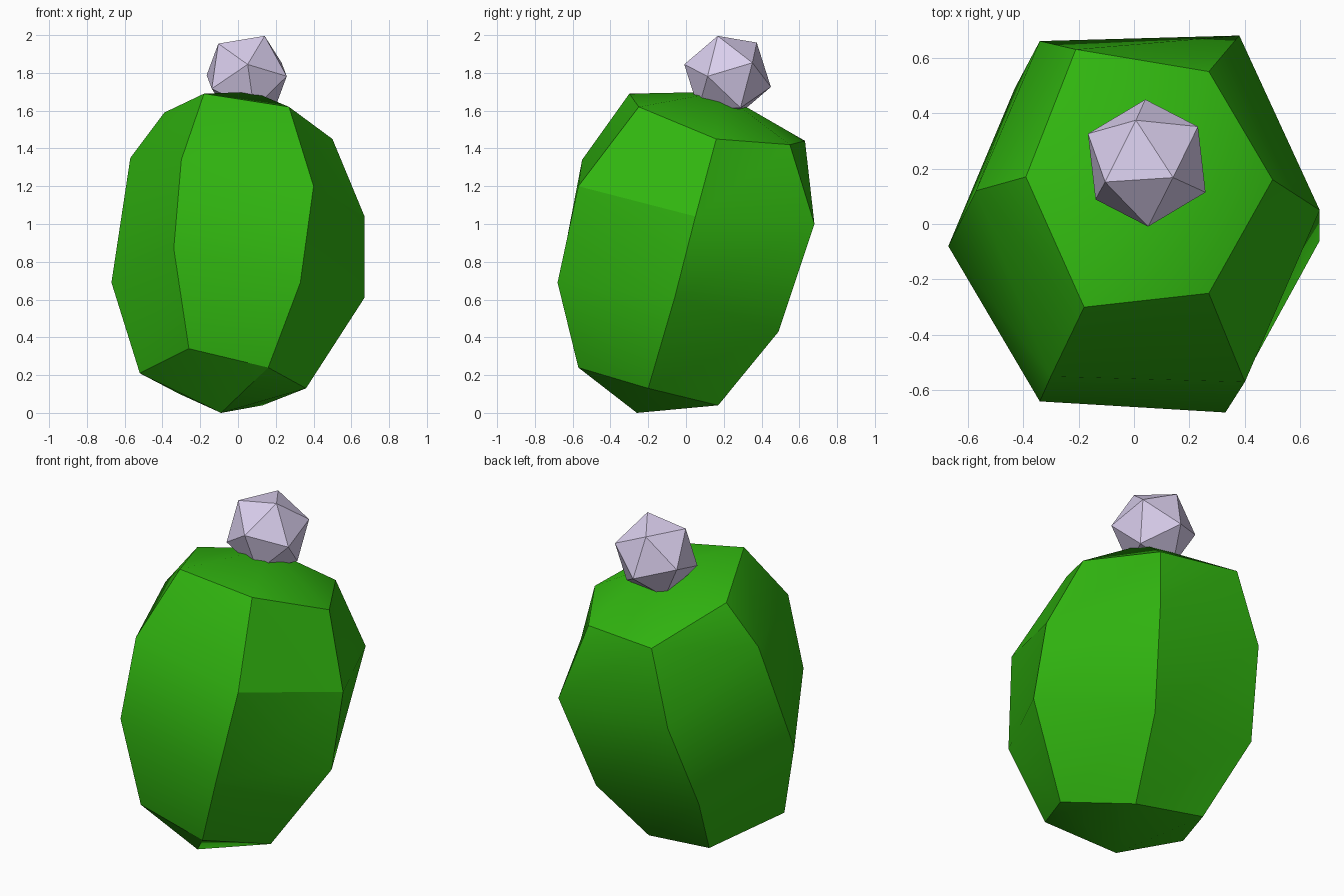
import bpy, bmesh, math
from mathutils import Vector, Matrix

if "Cube" in bpy.data.objects:
    bpy.data.objects.remove(bpy.data.objects["Cube"])


def paint(obj, name, rgb):
    mat = bpy.data.materials.new(name)
    mat.diffuse_color = (*rgb, 1)
    mat.use_nodes = True
    mat.node_tree.nodes["Principled BSDF"].inputs["Base Color"].default_value = mat.diffuse_color
    obj.data.materials.append(mat)


# Body: six ribs of a tilted, uneven six-sided sphere, each listed top to bottom
RIBS = [
    [(.50, .16, 1.45), (.67, .05, 1.04), (.67, -.06, .61), (.36, -.20, .13)],      # right
    [(.27, .55, 1.42), (.38, .68, 1.00), (.26, .49, .43), (.13, .17, .04)],        # back right
    [(-.21, .63, 1.44), (-.34, .66, 1.00), (-.43, .49, .50), (-.31, .22, .10)],    # back left
    [(-.39, .17, 1.59), (-.57, .12, 1.35), (-.67, -.08, .69), (-.52, -.20, .21)],  # left
    [(-.18, -.30, 1.69), (-.30, -.55, 1.34), (-.34, -.64, .87), (-.26, -.56, .34)],  # front left
    [(.27, -.25, 1.62), (.40, -.57, 1.20), (.33, -.68, .69), (.16, -.57, .24)],    # front right
]
FLIPPED = {(2, 0), (5, 0), (5, 2)}  # quads whose diagonal runs the other way

bm = bmesh.new()
ribs = [[bm.verts.new(p) for p in rib] for rib in RIBS]
top = bm.verts.new((.08, .18, 1.70))
bottom = bm.verts.new((-.09, -.26, 0))
for i in range(6):
    a, b = ribs[i], ribs[(i + 1) % 6]
    bm.faces.new((top, a[0], b[0]))
    bm.faces.new((bottom, b[3], a[3]))
    for j in range(3):
        if (i, j) in FLIPPED:
            tris = ((a[j], a[j + 1], b[j + 1]), (a[j], b[j + 1], b[j]))
        else:
            tris = ((a[j], a[j + 1], b[j]), (a[j + 1], b[j + 1], b[j]))
        for t in tris:
            bm.faces.new(t)
bmesh.ops.recalc_face_normals(bm, faces=bm.faces)
mesh = bpy.data.meshes.new("cactus_body")
bm.to_mesh(mesh)
bm.free()
body = bpy.data.objects.new("cactus_body", mesh)
bpy.context.collection.objects.link(body)
bpy.context.view_layer.objects.active = body
body.select_set(True)
bpy.ops.object.shade_smooth_by_angle(angle=math.radians(30))
paint(body, "green", (.03, .46, .005))
body.select_set(False)

# Flower bud: flat icosahedron, turned so its corners match
z = Vector((.005, -.23, .06)).normalized()
x = Vector((.095, -.05, .21))
x = (x - z * x.dot(z)).normalized()
rot = Matrix((x, z.cross(x), z)).transposed()
bpy.ops.mesh.primitive_ico_sphere_add(subdivisions=1, radius=.237,
                                      location=(.046, .22, 1.785),
                                      rotation=rot.to_euler())
bud = bpy.context.object
bud.name = "flower_bud"
paint(bud, "lilac", (.70, .62, .85))
